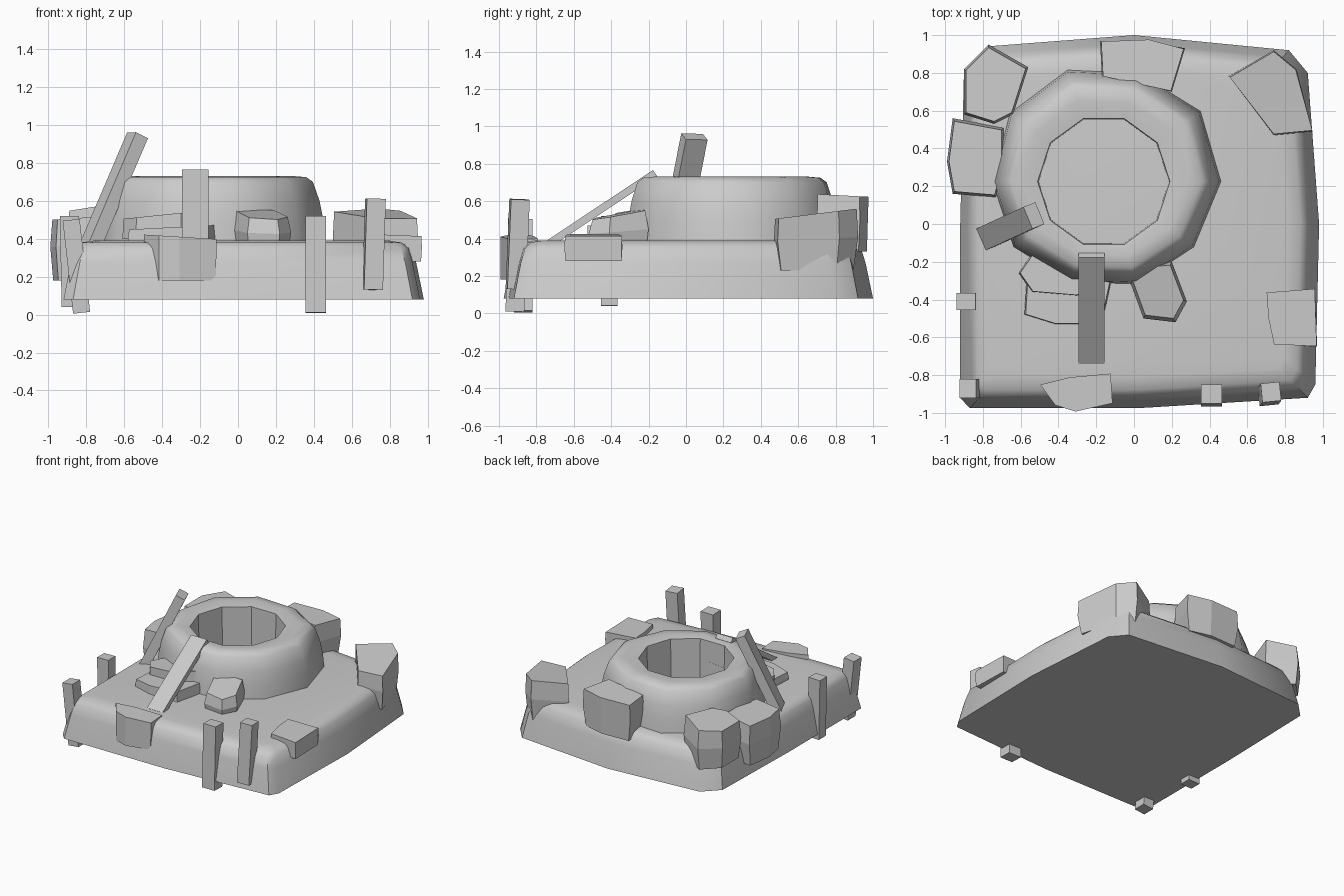
import bpy, bmesh, math
from mathutils import Vector, Matrix

if "Cube" in bpy.data.objects:
    bpy.data.objects.remove(bpy.data.objects["Cube"])


def make(name, bm, smooth=None):
    bmesh.ops.recalc_face_normals(bm, faces=bm.faces[:])
    me = bpy.data.meshes.new(name)
    bm.to_mesh(me)
    bm.free()
    ob = bpy.data.objects.new(name, me)
    bpy.context.collection.objects.link(ob)
    if smooth:
        bpy.ops.object.select_all(action='DESELECT')
        ob.select_set(True)
        bpy.context.view_layer.objects.active = ob
        bpy.ops.object.shade_smooth_by_angle(angle=math.radians(smooth))
    return ob


def loft(name, rings, cap_start, cap_end, smooth, closed=False):
    bm = bmesh.new()
    loops = [[bm.verts.new(p) for p in r] for r in rings]
    pairs = list(zip(loops, loops[1:]))
    if closed:
        pairs.append((loops[-1], loops[0]))
    n = len(rings[0])
    for a, b in pairs:
        for i in range(n):
            j = (i + 1) % n
            bm.faces.new((a[i], a[j], b[j], b[i]))
    if cap_start:
        bm.faces.new(loops[0])
    if cap_end:
        bm.faces.new(loops[-1])
    return make(name, bm, smooth)


def rock(name, foot, z0, z1, slope=(0, 0), low=0.9, top=0.93):
    # chipped boulder: footprint at mid height, smaller top and bottom, tilted top
    c = sum((Vector(p) for p in foot), Vector((0, 0))) / len(foot)
    bm = bmesh.new()
    for s, t, k in ((low, 0, 0), (1, 0.55, 0.5), (top, 1, 1)):
        for p in foot:
            d = Vector(p) - c
            z = z0 + (z1 - z0) * t + k * (d.x * slope[0] + d.y * slope[1])
            bm.verts.new((c.x + d.x * s, c.y + d.y * s, z))
    bmesh.ops.convex_hull(bm, input=bm.verts[:])
    bmesh.ops.dissolve_limit(bm, angle_limit=math.radians(8), verts=bm.verts[:], edges=bm.edges[:])
    make(name, bm)


def beam(name, a, b, side, w, t):
    # rectangular bar from a to b; w is measured along side
    a, b = Vector(a), Vector(b)
    d = (b - a).normalized()
    s = Vector(side)
    s = (s - d * s.dot(d)).normalized()
    n = d.cross(s)
    bm = bmesh.new()
    bmesh.ops.create_cube(bm, size=1)
    m = Matrix((s * w, n * t, b - a)).transposed().to_4x4()
    m.translation = (a + b) / 2
    bmesh.ops.transform(bm, matrix=m, verts=bm.verts[:])
    make(name, bm)


# Sloping base slab with a rounded upper edge
outline = [(-0.87, -0.975), (0.02, -0.975), (0.92, -0.92), (0.96, -0.85), (0.98, 0),
           (0.92, 0.8), (0.82, 0.92), (0, 1.0), (-0.78, 0.94), (-0.9, 0.82),
           (-0.92, 0), (-0.92, -0.92)]
levels = [(1, 0.08), (0.96, 0.27), (0.935, 0.35), (0.9, 0.38), (0.83, 0.39)]
loft("ground_slab", [[(x * s, y * s, z) for x, y in outline] for s, z in levels],
     True, True, 40)

# Ten-sided mound with a faceted pit
jitter = [1, 1.02, 0.97, 1, 0.99, 0.95, 0.95, 0.9, 0.92, 0.95]
profile = [(0.345, 0.37), (0.35, 0.72), (0.45, 0.731), (0.52, 0.725), (0.555, 0.70),
           (0.59, 0.60), (0.61, 0.50), (0.622, 0.37)]
rings = []
for r, z in profile:
    ring = []
    for i in range(10):
        a = math.radians(36 * i)
        k = jitter[i] if r > 0.4 else 1
        ring.append((-0.16 + r * k * math.cos(a), 0.225 + r * k * math.sin(a), z))
    rings.append(ring)
mound = loft("well_mound", rings, False, False, 50, closed=True)
for p in mound.data.polygons:
    if p.index < 10:
        p.use_smooth = False

# Boulders around the edge
rock("back_rock", [(-0.18, 0.97), (0.08, 0.98), (0.27, 0.93), (0.2, 0.7), (0.02, 0.74), (-0.17, 0.78)],
     0.33, 0.63, (0, -0.05), top=0.97)
rock("back_left_rock", [(-0.9, 0.82), (-0.77, 0.95), (-0.56, 0.83), (-0.64, 0.58), (-0.74, 0.53), (-0.9, 0.58)],
     0.25, 0.57, (0.15, 0))
rock("left_rock", [(-0.99, 0.33), (-0.96, 0.56), (-0.69, 0.51), (-0.69, 0.3), (-0.73, 0.14), (-0.96, 0.16)],
     0.18, 0.51, (0.06, 0))
rock("back_right_rock", [(0.5, 0.78), (0.74, 0.92), (0.86, 0.82), (0.95, 0.49), (0.74, 0.47), (0.67, 0.56)],
     0.23, 0.53, (0, 0.12), top=0.97)
rock("right_rock", [(0.7, -0.36), (0.96, -0.34), (0.97, -0.65), (0.74, -0.64), (0.71, -0.5)],
     0.28, 0.42, (-0.04, 0), low=0.97, top=0.98)
rock("front_rock", [(-0.5, -0.85), (-0.42, -0.96), (-0.31, -0.995), (-0.11, -0.95), (-0.12, -0.79), (-0.34, -0.81)],
     0.18, 0.41, (-0.06, 0), low=0.97, top=0.98)
rock("small_rock", [(-0.03, -0.28), (0.05, -0.5), (0.22, -0.52), (0.28, -0.41), (0.2, -0.2), (0.06, -0.21)],
     0.33, 0.53, (-0.04, 0.15), top=0.88)

# Stacked stone steps beside the mound
rock("lower_step", [(-0.57, -0.32), (-0.58, -0.48), (-0.42, -0.53), (-0.17, -0.53), (-0.12, -0.3), (-0.3, -0.25)],
     0.36, 0.46, (0.05, 0), low=1, top=0.97)
rock("upper_step", [(-0.61, -0.26), (-0.54, -0.36), (-0.3, -0.38), (-0.12, -0.27), (-0.12, -0.1), (-0.5, -0.1)],
     0.4, 0.53, (0.1, 0), low=1, top=0.97)

# Edge posts
beam("left_post", (-0.88, -0.41, 0.04), (-0.89, -0.41, 0.52), (1, 0, 0), 0.1, 0.09)
beam("corner_post", (-0.825, -0.87, 0.01), (-0.88, -0.87, 0.5), (1, 0, 0), 0.09, 0.1)
beam("front_post", (0.41, -0.915, 0.01), (0.41, -0.9, 0.52), (1, 0, 0), 0.11, 0.1)
beam("right_post", (0.71, -0.91, 0.13), (0.725, -0.89, 0.61), (1, 0.1, 0), 0.1, 0.1)

# Leaning planks
beam("front_plank", (-0.225, -0.73, 0.375), (-0.225, -0.165, 0.75), (1, 0, 0), 0.14, 0.04)
beam("left_plank", (-0.78, -0.07, 0.36), (-0.53, 0.045, 0.945), (-0.4, 1, 0), 0.125, 0.075)
